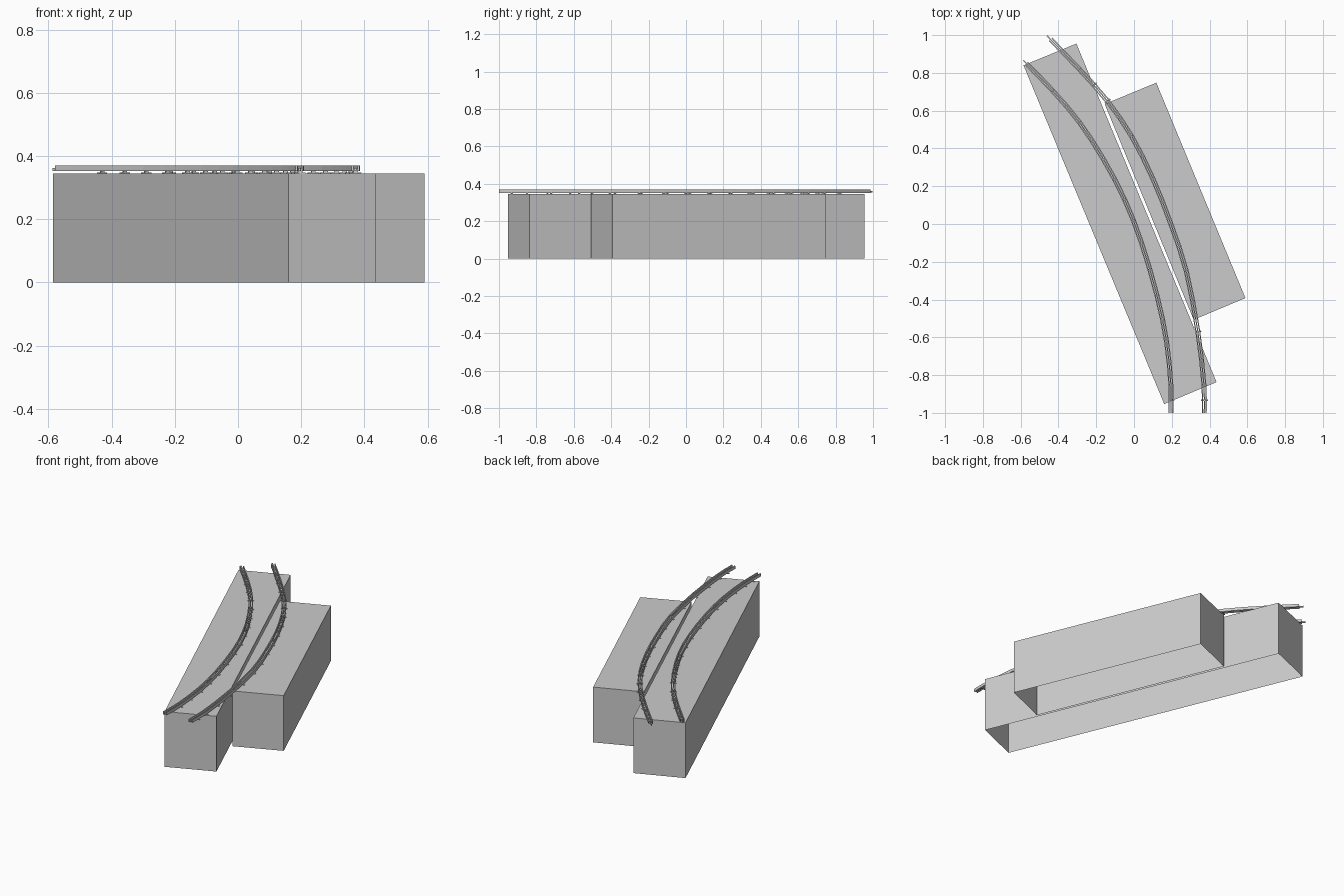
import bpy, bmesh
from mathutils import Vector, Matrix

if "Cube" in bpy.data.objects:
    bpy.data.objects.remove(bpy.data.objects["Cube"])


def make_object(name, bm):
    mesh = bpy.data.meshes.new(name)
    bm.to_mesh(mesh)
    bm.free()
    obj = bpy.data.objects.new(name, mesh)
    bpy.context.collection.objects.link(obj)
    return obj


def shell(name, corners, height):
    # Four walls and a roof, open underneath (corners run counter-clockwise)
    bm = bmesh.new()
    low = [bm.verts.new((x, y, 0)) for x, y in corners]
    top = [bm.verts.new((x, y, height)) for x, y in corners]
    for i in range(4):
        j = (i + 1) % 4
        bm.faces.new((low[i], low[j], top[j], top[i]))
    bm.faces.new(top)
    return make_object(name, bm)


def spline(pts, sub=2):
    # Smooth path through the control points
    p = [Vector(q) for q in pts]
    p = [2 * p[0] - p[1]] + p + [2 * p[-1] - p[-2]]
    out = []
    for i in range(1, len(p) - 2):
        a, b, c, d = p[i - 1:i + 3]
        for k in range(sub):
            t = k / sub
            out.append(0.5 * (2 * b + (c - a) * t + (2 * a - 5 * b + 4 * c - d) * t * t
                              + (3 * b - a - 3 * c + d) * t ** 3))
    return out + [p[-2]]


def tangent(path, i):
    return (path[min(i + 1, len(path) - 1)] - path[max(i - 1, 0)]).normalized()


def sweep(name, path, u0, u1, z0, z1):
    # Rectangular beam following the path
    bm = bmesh.new()
    rings = []
    for i, p in enumerate(path):
        t = tangent(path, i)
        n = Vector((t.y, -t.x))
        rings.append([bm.verts.new((*(p + n * u), z))
                      for u, z in ((u0, z0), (u1, z0), (u1, z1), (u0, z1))])
    for a, b in zip(rings, rings[1:]):
        for j in range(4):
            k = (j + 1) % 4
            bm.faces.new((a[j], a[k], b[k], b[j]))
    bm.faces.new(rings[0])
    bm.faces.new(rings[-1][::-1])
    bmesh.ops.recalc_face_normals(bm, faces=bm.faces)
    return make_object(name, bm)


def add_box(bm, matrix, offset, size):
    bmesh.ops.create_cube(bm, size=1, matrix=matrix @ Matrix.Translation(offset)
                          @ Matrix.Diagonal((*size, 1)))


# Two long rotated shells with a narrow gap between them
shell("main_block", [(0.16, -0.953), (0.437, -0.837), (-0.305, 0.955), (-0.585, 0.84)], 0.345)
shell("side_block", [(0.316, -0.507), (0.59, -0.392), (0.118, 0.748), (-0.155, 0.635)], 0.345)

paths = {
    "left": [(0.195, -1), (0.195, -0.85), (0.172, -0.62), (0.122, -0.38), (0.04, -0.1),
             (-0.05, 0.13), (-0.16, 0.34), (-0.29, 0.54), (-0.43, 0.705), (-0.585, 0.866)],
    "right": [(0.372, -1), (0.37, -0.85), (0.338, -0.57), (0.277, -0.25), (0.195, 0.0),
              (0.1, 0.24), (-0.013, 0.465), (-0.14, 0.65), (-0.29, 0.82), (-0.46, 0.996)],
}

for side, pts in paths.items():
    path = spline(pts)
    # Central spine runs the full length; side rails stop just short of the back end
    sweep(f"{side}_spine", path, -0.003, 0.003, 0.353, 0.362)
    short = path[:-1] + [path[-1].lerp(path[-2], 0.2)]
    for s, label in ((1, "outer"), (-1, "inner")):
        sweep(f"{side}_rail_{label}", short, s * 0.007, s * 0.013, 0.352, 0.370)
    # Posts with small feet either side
    bm = bmesh.new()
    for i in range(1, len(path) - 2):
        t = tangent(path, i)
        rot = Matrix(((t.y, t.x, 0, 0), (-t.x, t.y, 0, 0), (0, 0, 1, 0), (0, 0, 0, 1)))
        p = path[i]
        m = Matrix.Translation((p.x, p.y, 0)) @ rot
        add_box(bm, m, (0, 0, 0.355), (0.014, 0.006, 0.014))
        add_box(bm, m, (0, 0, 0.347), (0.036, 0.008, 0.003))
    make_object(f"{side}_rail_posts", bm)
